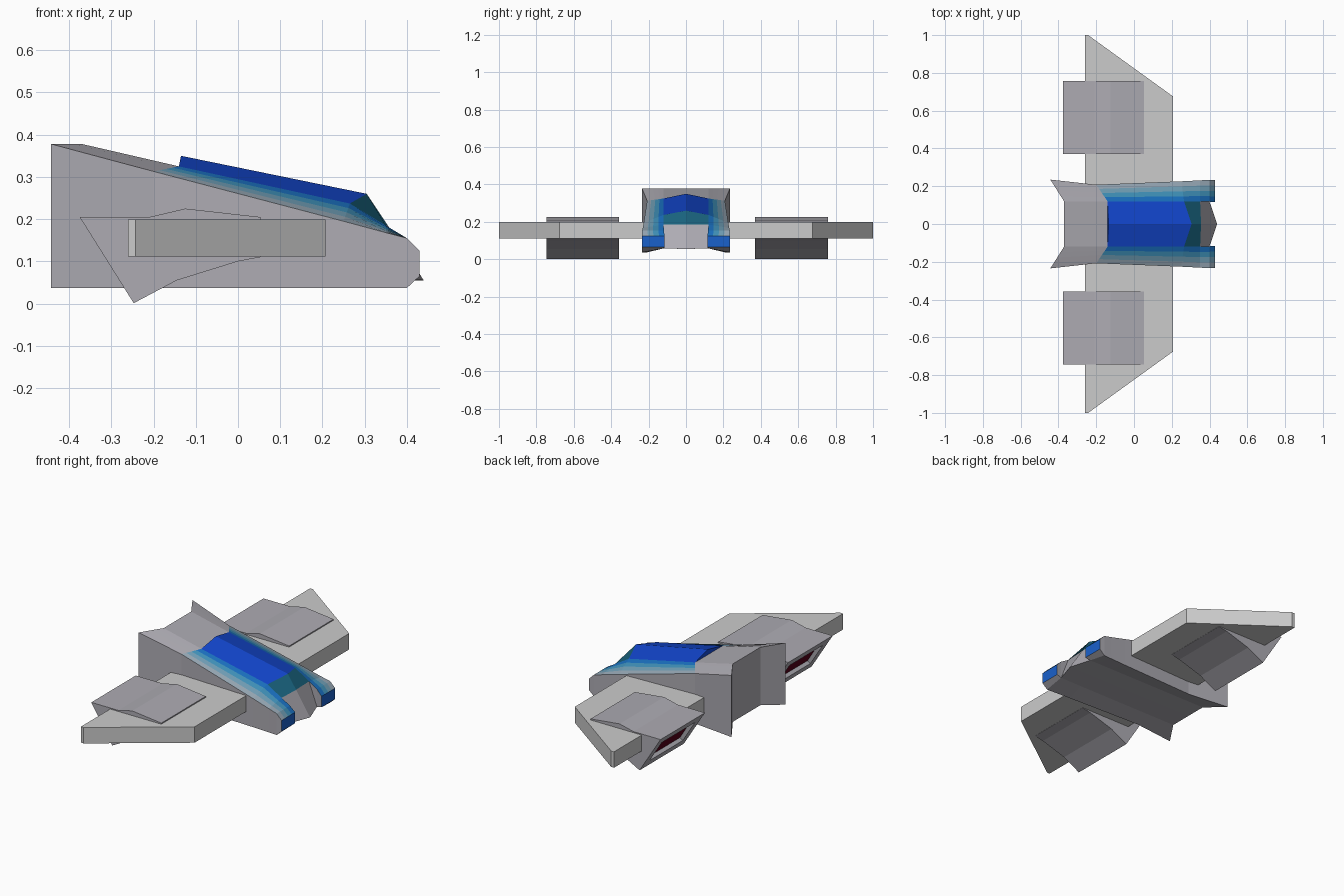
import bpy, bmesh
from mathutils import Matrix

if "Cube" in bpy.data.objects:
    bpy.data.objects.remove(bpy.data.objects["Cube"])


def material(name, rgb):
    m = bpy.data.materials.new(name)
    m.diffuse_color = (*rgb, 1)
    m.use_nodes = True
    m.node_tree.nodes["Principled BSDF"].inputs["Base Color"].default_value = m.diffuse_color
    return m


GREY = material("hull_grey", (0.42, 0.41, 0.45))
BLUE = material("canopy_blue", (0.006, 0.06, 0.6))
FADE = [material(f"fade_{i}", c) for i, c in enumerate(
    [(0.01, 0.16, 0.52), (0.05, 0.28, 0.48), (0.16, 0.34, 0.46), (0.3, 0.38, 0.45)])]
GLASS = material("windscreen_teal", (0.01, 0.13, 0.22))
LAMP = material("lamp_blue", (0.01, 0.12, 0.6))
RED = material("exhaust_red", (0.1, 0.0, 0.01))


def finish(name, bm, mats=()):
    bmesh.ops.recalc_face_normals(bm, faces=bm.faces[:])
    me = bpy.data.meshes.new(name)
    bm.to_mesh(me)
    bm.free()
    for m in mats:
        me.materials.append(m)
    ob = bpy.data.objects.new(name, me)
    bpy.context.collection.objects.link(ob)
    return ob


def prism(bm, points, offset):
    """Extrude a closed outline; returns the side faces in outline order."""
    a = [bm.verts.new(p) for p in points]
    b = [bm.verts.new([p[i] + offset[i] for i in range(3)]) for p in points]
    bm.faces.new(a)
    bm.faces.new(b[::-1])
    n = len(a)
    return [bm.faces.new((a[i], b[i], b[(i + 1) % n], a[(i + 1) % n])) for i in range(n)]


# Hull: one half lofted along x, then mirrored
# outer x, y, top, bottom / inner x, y, top, bottom
stations = [
    (-0.443, 0.235, 0.378, 0.037, -0.37, 0.12, 0.378, 0.058),
    (-0.20, 0.208, 0.313, 0.037, -0.14, 0.12, 0.325, 0.058),
    (0.25, 0.226, 0.195, 0.037, 0.265, 0.12, 0.237, 0.058),
    (0.35, 0.231, 0.168, 0.037, 0.35, 0.12, 0.185, 0.058),
    (0.40, 0.234, 0.155, 0.037, 0.40, 0.118, 0.155, 0.058),
    (0.43, 0.234, 0.125, 0.065, 0.43, 0.115, 0.125, 0.065),
]
mats = [GREY, BLUE, *FADE, GLASS, LAMP]
bm = bmesh.new()


def face(verts, mat=GREY):
    bm.faces.new(verts).material_index = mats.index(mat)


rings = []
for ox, oy, ot, ob, ix, iy, it, ib in stations:
    pts = [(ix + (ox - ix) * t, iy + (oy - iy) * t, it + (ot - it) * t)
           for t in (0, 0.25, 0.5, 0.75, 1)]
    pts += [(ox, oy, ob), (ix, iy, ib)]
    rings.append([bm.verts.new(p) for p in pts])

for s, (r, q) in enumerate(zip(rings, rings[1:])):
    for k in range(6):
        face((r[k], r[k + 1], q[k + 1], q[k]), FADE[k] if k < 4 and s > 0 else GREY)
face(rings[0])
face(rings[5], LAMP)
# inner walls of the two prongs
face((rings[4][0], rings[5][0], rings[5][6], rings[4][6]))
face((rings[3][0], rings[4][0], rings[4][6]))

# Centre strip: spine, gabled canopy, windscreen, nose and belly
mid = lambda x, z: bm.verts.new((x, 0, z))
rear, deck, peak = mid(-0.37, 0.378), mid(-0.14, 0.325), mid(-0.135, 0.35)
brow, base, tip, tail = mid(0.305, 0.26), mid(0.355, 0.185), mid(0.44, 0.055), mid(-0.37, 0.058)
face((rear, rings[0][0], rings[1][0], deck))
face((deck, rings[1][0], peak), BLUE)
face((peak, rings[1][0], rings[2][0], brow), BLUE)
face((brow, rings[2][0], rings[3][0], base), GLASS)
face((base, rings[3][0], rings[4][6], tip))
face((tail, *[r[6] for r in rings[:5]], tip))
face((rear, rings[0][0], rings[0][6], tail))
bmesh.ops.mirror(bm, geom=bm.verts[:] + bm.edges[:] + bm.faces[:],
                 matrix=Matrix.Identity(4), merge_dist=0.0005, axis='Y')
bmesh.ops.remove_doubles(bm, verts=bm.verts[:], dist=0.0005)
finish("hull", bm, mats)

# Wings and engines
wing_plan = [(-0.26, 0.19), (0.207, 0.19), (0.207, 0.675), (-0.243, 1.0), (-0.26, 1.0)]
engine_side = [(-0.375, 0.205), (-0.21, 0.205), (-0.125, 0.225), (0.053, 0.205),
               (0.053, 0.11), (0.0, 0.1), (-0.145, 0.055), (-0.247, 0.001)]
for side, label, y0 in ((1, "left", 0.37), (-1, "right", -0.745)):
    bm = bmesh.new()
    prism(bm, [(x, y * side, 0.111) for x, y in wing_plan], (0, 0, 0.088))
    finish(label + "_wing", bm)

    bm = bmesh.new()
    back = prism(bm, [(x, y0, z) for x, z in engine_side], (0, 0.388, 0))[-1]
    bmesh.ops.recalc_face_normals(bm, faces=bm.faces[:])
    # recessed red exhaust in the slanted back
    bmesh.ops.inset_individual(bm, faces=[back], thickness=0.07)
    bmesh.ops.inset_individual(bm, faces=[back], thickness=0.004, depth=-0.02)
    back.material_index = 1
    finish(label + "_engine", bm, [GREY, RED])
